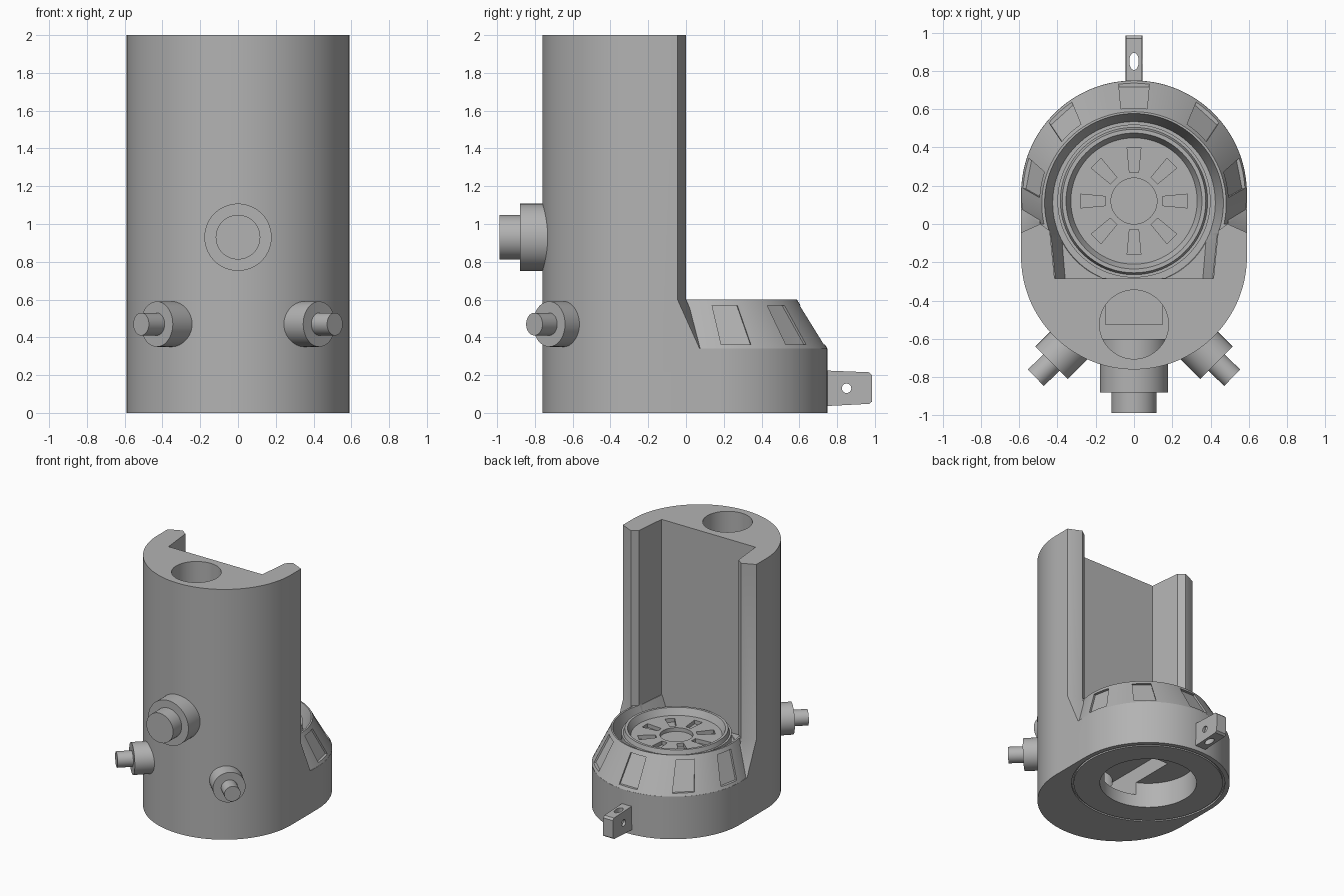
import bpy, bmesh, math
from mathutils import Vector, Matrix

if "Cube" in bpy.data.objects:
    bpy.data.objects.remove(bpy.data.objects["Cube"])

grey = bpy.data.materials.new("mid_grey")
grey.diffuse_color = (0.45, 0.45, 0.45, 1)
grey.use_nodes = True
grey.node_tree.nodes["Principled BSDF"].inputs["Base Color"].default_value = grey.diffuse_color


def finish(name, bm):
    bmesh.ops.recalc_face_normals(bm, faces=bm.faces)
    me = bpy.data.meshes.new(name)
    bm.to_mesh(me)
    bm.free()
    me.materials.append(grey)
    ob = bpy.data.objects.new(name, me)
    bpy.context.collection.objects.link(ob)
    return ob


def loft(name, *rings):
    """Closed solid through rings of 3D points with equal counts."""
    bm = bmesh.new()
    vs = [[bm.verts.new(p) for p in r] for r in rings]
    n = len(vs[0])
    for a, b in zip(vs, vs[1:]):
        for i in range(n):
            j = (i + 1) % n
            bm.faces.new((a[i], a[j], b[j], b[i]))
    bm.faces.new(vs[0][::-1])
    bm.faces.new(vs[-1])
    return finish(name, bm)


def prism(name, pts, z0, z1):
    return loft(name, [(x, y, z0) for x, y in pts], [(x, y, z1) for x, y in pts])


def arc(cy, r, a0=0, a1=360, n=96):
    full = a1 - a0 == 360
    return [(r * math.cos(t), cy + r * math.sin(t)) for t in
            (math.radians(a0 + (a1 - a0) * i / (n if full else n - 1)) for i in range(n))]


def lift(pts, z):
    return [(x, y, z) for x, y in pts]


def box(name, lo, hi):
    return prism(name, [(lo[0], lo[1]), (hi[0], lo[1]), (hi[0], hi[1]), (lo[0], hi[1])], lo[2], hi[2])


def rod(name, p0, p1, r, n=48):
    p0, p1 = Vector(p0), Vector(p1)
    m = (p1 - p0).to_track_quat('Z', 'Y').to_matrix()
    c = [m @ Vector((x, y, 0)) for x, y in arc(0, r, n=n)]
    return loft(name, [p0 + v for v in c], [p1 + v for v in c])


def combine(ob, others, op):
    for o in others:
        mod = ob.modifiers.new("join", 'BOOLEAN')
        mod.operation, mod.solver, mod.object = op, 'EXACT', o
    dg = bpy.context.evaluated_depsgraph_get()
    me = bpy.data.meshes.new_from_object(ob.evaluated_get(dg))
    ob.modifiers.clear()
    ob.data = me
    for o in others:
        bpy.data.objects.remove(o)


def mirror_pts(right):
    return right + [(-x, y) for x, y in reversed(right)]


# Main housing: tall front shell, stadium foot and sloping collar
R, CF, CB = 0.59, -0.17, 0.16
body = prism("housing", arc(CF, R, 180, 360, 64) +
             [(R, -0.045), (0.49, 0), (-0.49, 0), (-R, -0.045)], 0, 2)
foot = prism("foot", arc(CF, R, 180, 360, 64) + arc(CB, R, 0, 180, 64), 0, 0.34)
collar = loft("collar", lift(arc(CB, R - 0.001), 0.2), lift(arc(CB, R - 0.001), 0.34),
              lift(arc(0.105, 0.482), 0.6))
gussets = []
for s in (-1, 1):
    top = [(R, -0.1), (R, -0.045), (0.49, 0), (0.47, -0.1)]
    low = [(R, -0.1), (R, 0.09), (0.5, 0.13), (0.47, -0.1)]
    gussets.append(loft("gusset", [(s * x, y, 0.3) for x, y in low],
                        [(s * x, y, 0.6) for x, y in top]))
combine(body, [foot, collar] + gussets, 'UNION')

# Open pocket, bowl, and bores
pocket = prism("pocket", mirror_pts([(0.415, -0.285), (0.44, -0.035), (0.495, 0.005), (0.495, 0.1)]), 0.6, 2.1)
ledge = loft("ledge", lift(mirror_pts([(0.36, -0.285), (0.38, -0.04), (0.38, 0.05)]), 0.46),
             lift(mirror_pts([(0.415, -0.285), (0.44, -0.035), (0.42, 0.05)]), 0.61))
bowl = loft("bowl", [(x, max(y, -0.284), 0.45) for x, y in arc(0.11, 0.425)],
            [(x, max(y, -0.284), 0.603) for x, y in arc(0.11, 0.468)])
front_bore = prism("front_bore", arc(-0.525, 0.18, n=64), 0.3, 2.1)
base_bore = prism("base_bore", arc(CB, 0.35), -0.1, 0.2)
channel = box("channel", (-0.15, -0.525, 0.1), (0.15, 0.2, 0.32))
groove = prism("groove", arc(CB, 0.555), -0.1, 0.015)
combine(groove, [prism("core", arc(CB, 0.54), -0.2, 0.1)], 'DIFFERENCE')
cuts = [pocket, ledge, bowl, front_bore, base_bore, channel, groove]

# Shallow windows around the collar
for deg in (11, 48, 90, 132, 169):
    a = math.radians(deg)
    u, t = Vector((math.cos(a), math.sin(a), 0)), Vector((-math.sin(a), math.cos(a), 0))
    lo = Vector((0, CB, 0.34)) + u * R
    hi = Vector((0, 0.105, 0.6)) + u * 0.482
    rings = [[lo.lerp(hi, k) + t * w + u * d for w, d in
              ((-h, -0.022), (h, -0.022), (h, 0.08), (-h, 0.08))] for k, h in ((0.08, 0.08), (0.88, 0.068))]
    cuts.append(loft("window", *rings))
combine(body, cuts, 'DIFFERENCE')

# Drain cup inside the bowl, with hub recess and radial slots
CY = 0.12
cup = loft("drain_cup", *[lift(arc(CY, r), z) for r, z in
           ((0.4, 0.43), (0.4, 0.565), (0.385, 0.565), (0.375, 0.598), (0.355, 0.598), (0.33, 0.545))])
slots = [prism("hub", arc(CY, 0.12, n=48), 0.515, 0.7)]
for i in range(8):
    m = Matrix.Rotation(i * math.pi / 4, 2)
    pts = [m @ Vector(p) for p in ((0.15, -0.024), (0.28, -0.036), (0.28, 0.036), (0.15, 0.024))]
    slots.append(prism("slot", [(p.x, p.y + CY) for p in pts], 0.515, 0.7))
combine(cup, slots, 'DIFFERENCE')

# Front port and two angled side ports
ports = [rod("front_port_collar", (0, -0.6, 0.93), (0, -0.88, 0.93), 0.178, 64),
         rod("front_port_stub", (0, -0.8, 0.93), (0, -0.988, 0.93), 0.118, 64)]
for s, side in ((-1, "left"), (1, "right")):
    ports.append(rod(side + "_port_collar", (s * 0.3, -0.595, 0.47), (s * 0.43, -0.725, 0.47), 0.12))
    ports.append(rod(side + "_port_stub", (s * 0.4, -0.695, 0.47), (s * 0.513, -0.803, 0.47), 0.06))

# Rear tab with crossing holes
tab = loft("rear_tab", *[[(-0.045, y, a), (0.045, y, a), (0.042, y, b), (-0.042, y, b)]
                         for y, a, b in ((0.72, 0.035, 0.225), (0.97, 0.048, 0.215), (0.985, 0.06, 0.2))])
oval = prism("oval", [(x * 0.55, 0.85 + y) for x, y in arc(0, 0.045, n=32)], -0.1, 0.4)
combine(tab, [rod("pin", (-0.2, 0.85, 0.13), (0.2, 0.85, 0.13), 0.025, 32), oval], 'DIFFERENCE')

# Smooth rounded walls while keeping edges sharp
for ob in [body, cup, tab] + ports:
    ob.select_set(True)
    bpy.context.view_layer.objects.active = ob
bpy.ops.object.shade_smooth_by_angle(angle=math.radians(25))
